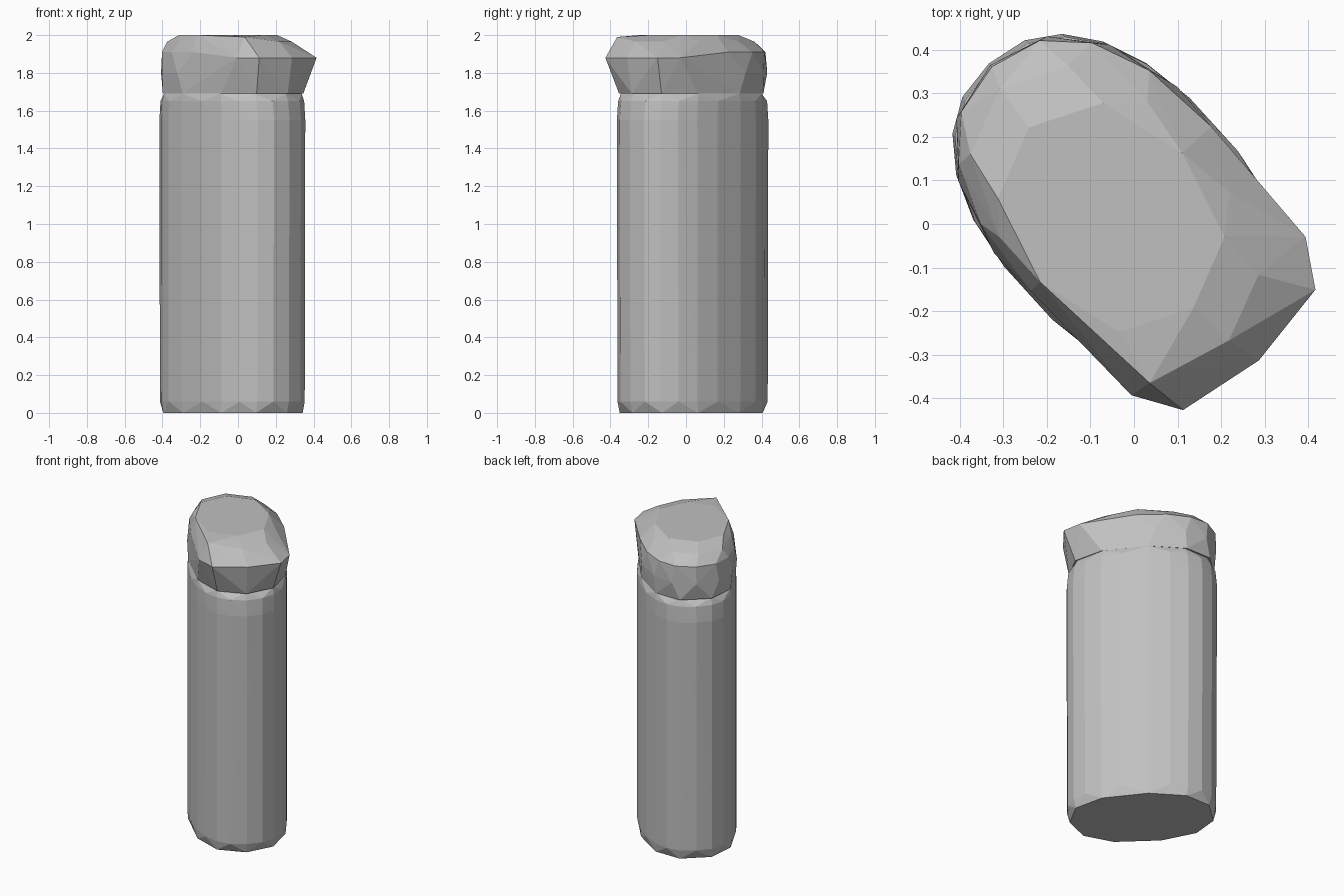
import bpy
import bmesh
from math import cos, sin, pi, copysign
from mathutils import Vector

cube = bpy.data.objects.get("Cube")
if cube:
    bpy.data.objects.remove(cube, do_unlink=True)

grey = bpy.data.materials.new("plain grey")
grey.use_nodes = True
colour = (0.53, 0.53, 0.53, 1)
grey.diffuse_color = colour
grey.node_tree.nodes["Principled BSDF"].inputs["Base Color"].default_value = colour

# The oval cross-section lies diagonally, with its long axis toward the front left
centre = Vector((-0.03, 0.035, 0))
long_axis = Vector((1, -1.1, 0)).normalized()
short_axis = Vector((-long_axis.y, long_axis.x, 0))
half_length = 0.45
half_width = 0.29


def place(along, across, height):
    """Point measured along the oval's own axes."""
    return centre + long_axis * along + short_axis * across + Vector((0, 0, height))


def rounded(value, squareness):
    return copysign(abs(value) ** (2 / squareness), value)


def oval_ring(height, length=half_length, width=half_width, sides=22,
              squareness=2.3, shift=0):
    """Ring of points around a squared-off oval, shifted along the short axis."""
    angles = [2 * pi * side / sides for side in range(sides)]
    return [place(length * rounded(cos(angle), squareness),
                  width * rounded(sin(angle), squareness) + shift, height)
            for angle in angles]


def front_part(points):
    return [point for point in points if (point - centre).dot(long_axis) > 0.1]


def rear_part(points):
    return [point for point in points if (point - centre).dot(long_axis) < 0.1]


def faceted_solid(name, points):
    """Flat-shaded convex solid around the points."""
    bm = bmesh.new()
    for point in points:
        bm.verts.new(point)
    hull = bmesh.ops.convex_hull(bm, input=bm.verts)
    spare = set(hull["geom_interior"] + hull["geom_unused"])
    loose = [item for item in spare if isinstance(item, bmesh.types.BMVert)]
    bmesh.ops.delete(bm, geom=loose, context="VERTS")
    bmesh.ops.recalc_face_normals(bm, faces=bm.faces)
    mesh = bpy.data.meshes.new(name)
    bm.to_mesh(mesh)
    bm.free()
    mesh.materials.append(grey)
    obj = bpy.data.objects.new(name, mesh)
    bpy.context.collection.objects.link(obj)


# Body: narrowed foot, straight wall and bevelled shoulder
seam = 1.69
foot = oval_ring(0, length=0.43, width=0.285, sides=11)
foot_bevel = oval_ring(0.06, length=0.445)
wall_top = oval_ring(1.55)
shoulder = oval_ring(1.65, length=0.44)
neck = oval_ring(seam, length=0.42, width=0.285, sides=11)
faceted_solid("body", foot + foot_bevel + wall_top + shoulder + neck)

# Cap: round rim at the rear, squarer bulging rim at the front
cap_base = oval_ring(seam, length=0.435, width=0.285, sides=11)
rear_bulge = rear_part(oval_ring(1.8, length=0.445, sides=14))
rear_rim = rear_part(oval_ring(1.91, length=0.44, width=0.28, sides=16))
front_rim = front_part(oval_ring(1.88, length=0.47, sides=12, squareness=4))

# Cap top: flat crown set off centre, with lower ends and a raised brow
crown_edge = oval_ring(1.965, length=0.39, width=0.24, sides=10, shift=-0.02)
crown = oval_ring(2, length=0.28, width=0.22, sides=8, shift=-0.03)
brow = [place(0.34, -0.22, 1.99)]
faceted_solid("cap", cap_base + rear_bulge + rear_rim + front_rim
              + crown_edge + crown + brow)
